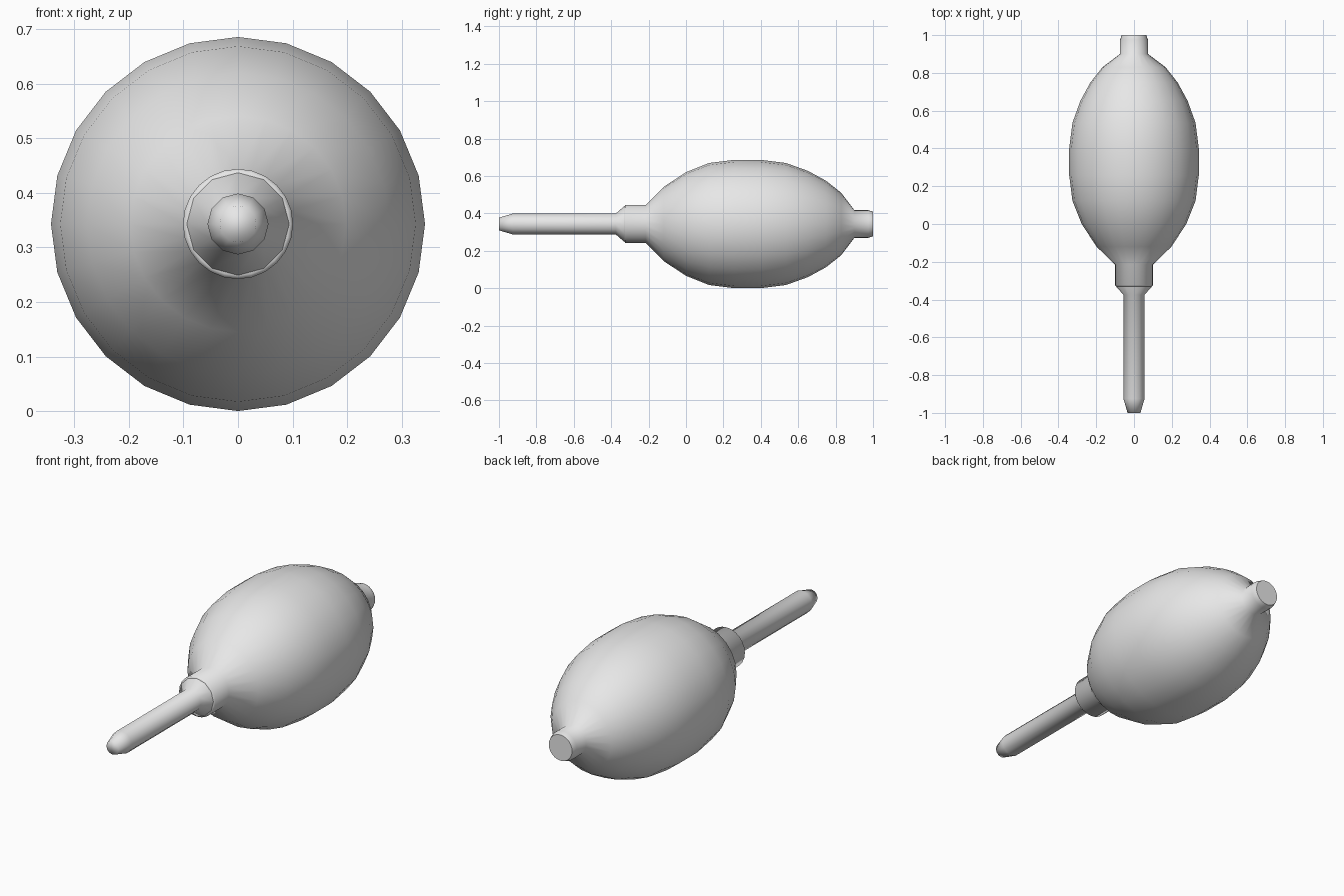
import bpy, bmesh, math

cube = bpy.data.objects.get("Cube")
if cube:
    bpy.data.objects.remove(cube, do_unlink=True)

AXIS_Z = 0.343  # height of the shared lathe axis

grey = bpy.data.materials.new("rubber_grey")
grey.use_nodes = True
grey.diffuse_color = (0.8, 0.8, 0.8, 1)
grey.node_tree.nodes["Principled BSDF"].inputs["Base Color"].default_value = (0.8, 0.8, 0.8, 1)


def lathe(name, profile, sides, angle):
    """Revolve (y, radius) points around the y axis and cap both ends."""
    bm = bmesh.new()
    rings = []
    for y, r in profile:
        turns = [2 * math.pi * i / sides for i in range(sides)]
        rings.append([bm.verts.new((r * math.sin(a), y, r * math.cos(a))) for a in turns])
    for a, b in zip(rings, rings[1:]):
        for i in range(sides):
            j = (i + 1) % sides
            bm.faces.new((a[i], a[j], b[j], b[i]))
    bm.faces.new(rings[0])
    bm.faces.new(rings[-1])
    bmesh.ops.recalc_face_normals(bm, faces=bm.faces)
    mesh = bpy.data.meshes.new(name)
    bm.to_mesh(mesh)
    bm.free()
    mesh.materials.append(grey)
    obj = bpy.data.objects.new(name, mesh)
    obj.location.z = AXIS_Z
    bpy.context.collection.objects.link(obj)
    bpy.ops.object.select_all(action='DESELECT')
    obj.select_set(True)
    bpy.context.view_layer.objects.active = obj
    bpy.ops.object.shade_smooth_by_angle(angle=math.radians(angle))
    return obj


# Squeeze bulb with its front collar and rear valve neck
lathe("bulb", [
    (-0.33, 0.094), (-0.325, 0.101), (-0.215, 0.101),
    (-0.12, 0.198), (0.0, 0.277), (0.123, 0.326), (0.257, 0.343),
    (0.40, 0.343), (0.535, 0.326), (0.652, 0.284), (0.749, 0.231),
    (0.83, 0.167), (0.90, 0.074), (0.975, 0.074), (1.0, 0.065),
], 24, 60)

# Slim nozzle with a flared base seated in the collar and a rounded tip
lathe("nozzle", [
    (-1.0, 0.034), (-0.925, 0.056), (-0.375, 0.056),
    (-0.332, 0.094), (-0.30, 0.094),
], 12, 80)
